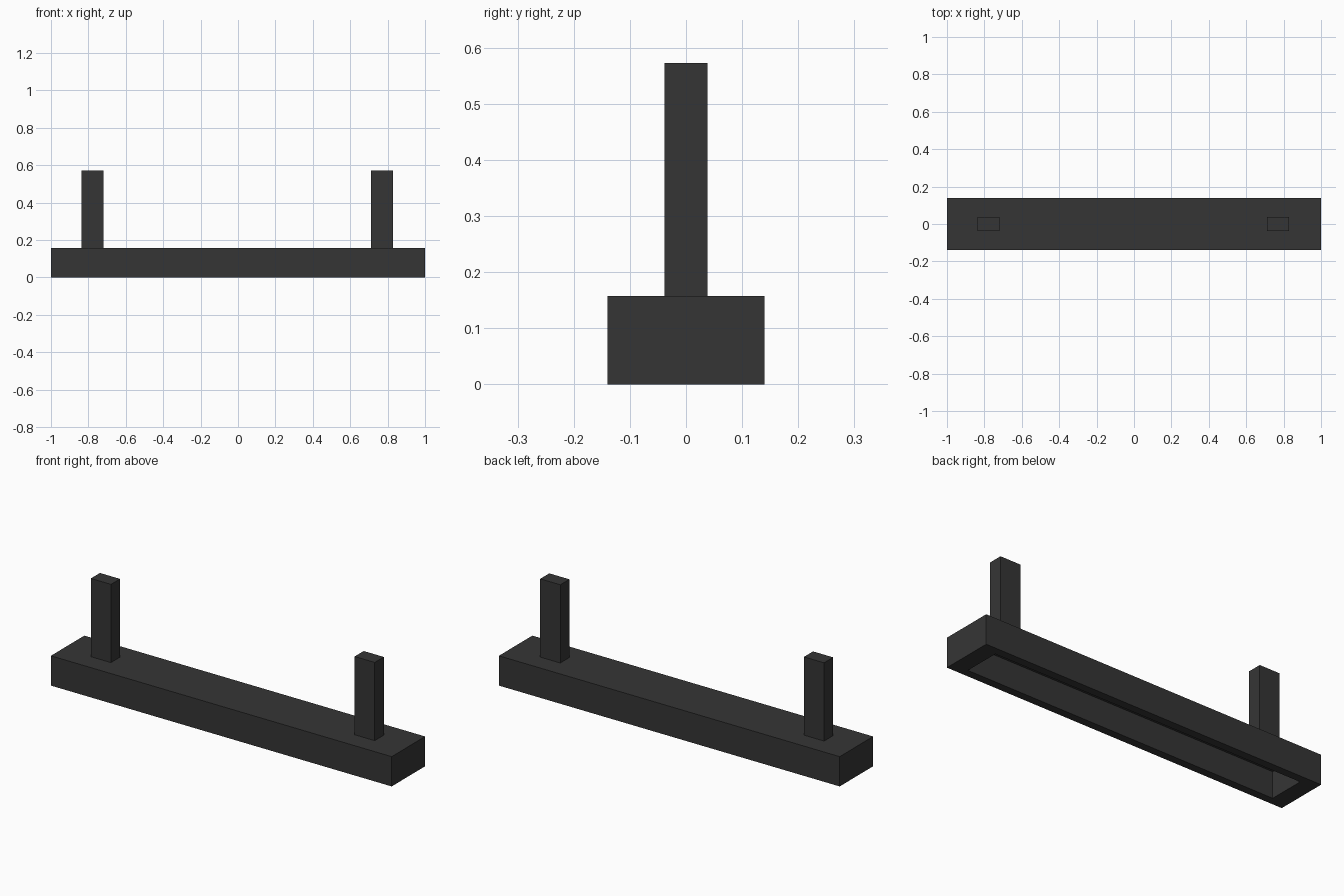
import bpy
import bmesh
from mathutils import Vector

if "Cube" in bpy.data.objects:
    bpy.data.objects.remove(bpy.data.objects["Cube"], do_unlink=True)

charcoal = bpy.data.materials.new("charcoal")
charcoal.use_nodes = True
COLOUR = (0.036, 0.036, 0.036, 1)
charcoal.diffuse_color = COLOUR
charcoal.node_tree.nodes["Principled BSDF"].inputs["Base Color"].default_value = COLOUR

LENGTH, DEPTH, HEIGHT = 2.0, 0.28, 0.158
RIM_X, RIM_Y, RECESS = 0.09, 0.06, 0.14
POST_WIDTH, POST_DEPTH, POST_TOP = 0.118, 0.076, 0.573


def box_mesh(size, centre):
    bm = bmesh.new()
    bmesh.ops.create_cube(bm, size=1)
    bmesh.ops.scale(bm, vec=Vector(size), verts=bm.verts)
    bmesh.ops.translate(bm, vec=Vector(centre), verts=bm.verts)
    return bm


def add_object(name, bm):
    bmesh.ops.recalc_face_normals(bm, faces=bm.faces)
    mesh = bpy.data.meshes.new(name)
    bm.to_mesh(mesh)
    bm.free()
    mesh.materials.append(charcoal)
    obj = bpy.data.objects.new(name, mesh)
    bpy.context.collection.objects.link(obj)
    return obj


# Long bar, hollowed from underneath with a flat rim
bm = box_mesh((LENGTH, DEPTH, HEIGHT), (0, 0, HEIGHT / 2))
bm.normal_update()
underside = min(bm.faces, key=lambda f: f.calc_center_median().z)
bmesh.ops.inset_individual(bm, faces=[underside], thickness=RIM_Y)
for v in underside.verts:
    v.co.x = (LENGTH / 2 - RIM_X) * (1 if v.co.x > 0 else -1)
pocket = bmesh.ops.extrude_discrete_faces(bm, faces=[underside])["faces"][0]
bmesh.ops.translate(bm, vec=Vector((0, 0, RECESS)), verts=pocket.verts)
add_object("hollow_bar", bm)

# Two upright posts standing on the bar
for name, x in (("right_post", -0.778), ("left_post", 0.77)):
    post_height = POST_TOP - HEIGHT
    add_object(name, box_mesh((POST_WIDTH, POST_DEPTH, post_height),
                              (x, 0, HEIGHT + post_height / 2)))
